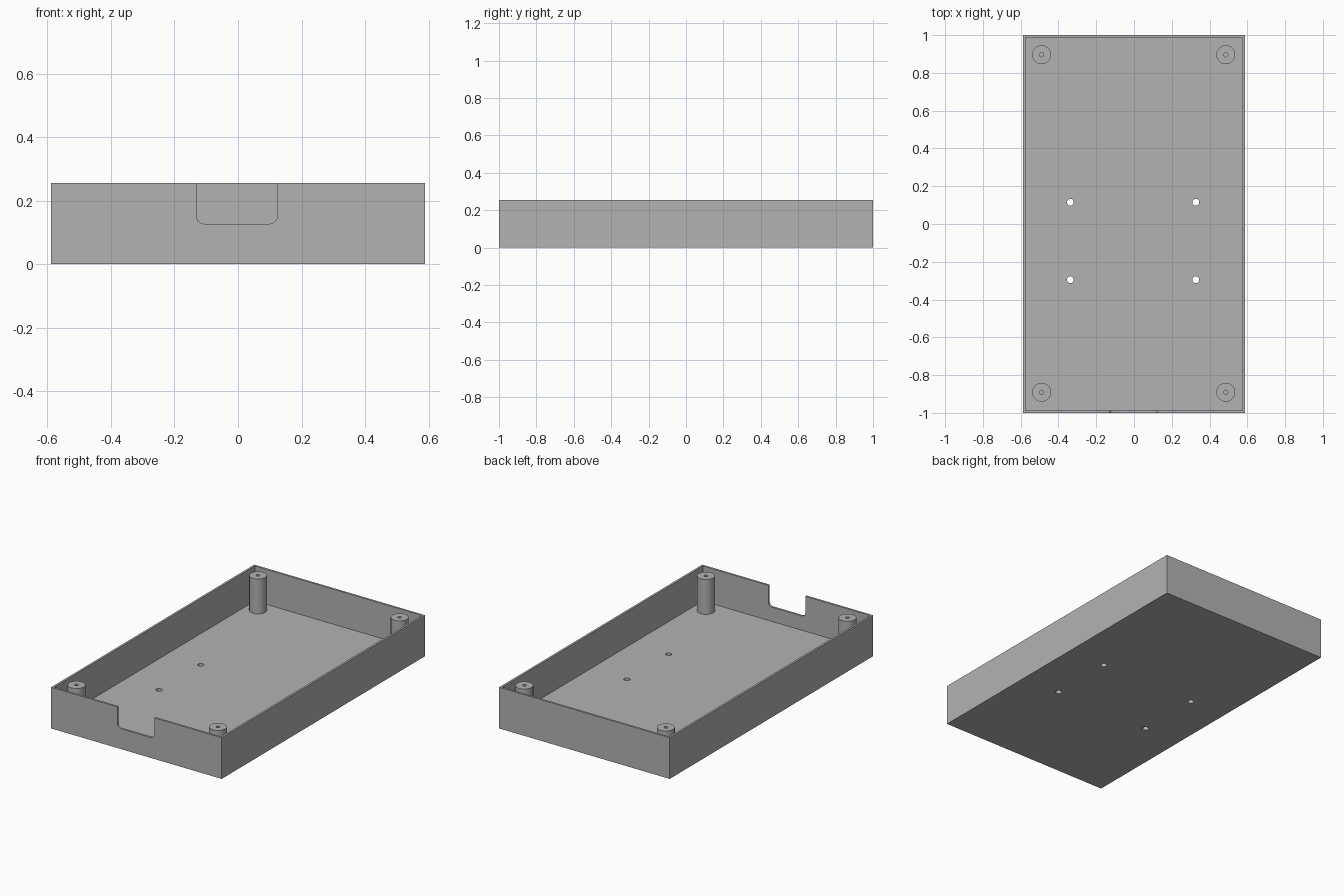
import bpy, bmesh, math
from mathutils import Matrix, Vector

old = bpy.data.objects.get("Cube")
if old:
    bpy.data.objects.remove(old, do_unlink=True)

# Overall sizes
HALF_X, HALF_Y, HEIGHT = 0.588, 1.0, 0.256
WALL, FLOOR = 0.013, 0.038

grey = bpy.data.materials.new("plain_grey")
grey.use_nodes = True
colour = (0.45, 0.45, 0.45, 1)
grey.diffuse_color = colour
grey.node_tree.nodes["Principled BSDF"].inputs["Base Color"].default_value = colour


def make_object(name, bm):
    bmesh.ops.recalc_face_normals(bm, faces=bm.faces)
    mesh = bpy.data.meshes.new(name)
    bm.to_mesh(mesh)
    bm.free()
    mesh.materials.append(grey)
    obj = bpy.data.objects.new(name, mesh)
    bpy.context.collection.objects.link(obj)
    return obj


def box(name, low, high):
    bm = bmesh.new()
    low, high = Vector(low), Vector(high)
    size = Matrix.Diagonal((high - low).to_4d())
    bmesh.ops.create_cube(bm, size=1, matrix=Matrix.Translation((low + high) / 2) @ size)
    return make_object(name, bm)


def activate(obj):
    bpy.ops.object.select_all(action="DESELECT")
    obj.select_set(True)
    bpy.context.view_layer.objects.active = obj


def cut(obj, cutter):
    cutter.hide_render = True
    mod = obj.modifiers.new("cut", "BOOLEAN")
    mod.operation, mod.solver, mod.object = "DIFFERENCE", "EXACT", cutter
    activate(obj)
    bpy.ops.object.modifier_apply(modifier=mod.name)
    bpy.data.objects.remove(cutter, do_unlink=True)


# Open tray: block with a hollow inside
tray = box("tray", (-HALF_X, -HALF_Y, 0), (HALF_X, HALF_Y, HEIGHT))
cut(tray, box("hollow", (WALL - HALF_X, WALL - HALF_Y, FLOOR),
              (HALF_X - WALL, HALF_Y - WALL, HEIGHT + 0.1)))

# Cable notch in the front wall, with rounded lower corners
notch = box("notch", (-0.131, -1.05, 0.127), (0.124, -0.95, HEIGHT + 0.1))
bm = bmesh.new()
bm.from_mesh(notch.data)
lower = [e for e in bm.edges
         if all(v.co.z < 0.2 for v in e.verts) and abs(e.verts[0].co.y - e.verts[1].co.y) > 0.05]
bmesh.ops.bevel(bm, geom=lower, offset=0.026, segments=8, profile=0.5, affect="EDGES")
bm.to_mesh(notch.data)
bm.free()
cut(tray, notch)

# Four mounting holes through the floor
bm = bmesh.new()
for x in (-0.337, 0.327):
    for y in (-0.295, 0.115):
        bmesh.ops.create_cone(bm, cap_ends=True, segments=32, radius1=0.018, radius2=0.018,
                              depth=0.2, matrix=Matrix.Translation((x, y, 0)))
cut(tray, make_object("mounting_holes", bm))


# Corner screw post: lathed tube with a blind hole
def screw_post(name, x, y, radius=0.05, hole=0.011):
    bm = bmesh.new()
    base = FLOOR - 0.005
    outline = [(0, base), (radius, base), (radius, HEIGHT), (hole, HEIGHT),
               (hole, FLOOR), (0, FLOOR)]
    verts = [bm.verts.new((r, 0, z)) for r, z in outline]
    edges = [bm.edges.new(pair) for pair in zip(verts, verts[1:])]
    bmesh.ops.spin(bm, geom=verts + edges, cent=(0, 0, 0), axis=(0, 0, 1),
                   angle=math.tau, steps=40)
    bmesh.ops.remove_doubles(bm, verts=bm.verts, dist=0.0001)
    bmesh.ops.translate(bm, verts=bm.verts, vec=(x, y, 0))
    return make_object(name, bm)


posts = [screw_post(f"{end}_{side}_screw_post", x, y)
         for end, y in (("front", -0.891), ("back", 0.896))
         for side, x in (("right", -0.489), ("left", 0.486))]

for obj in [tray] + posts:
    activate(obj)
    bpy.ops.object.shade_smooth_by_angle(angle=math.radians(30))
